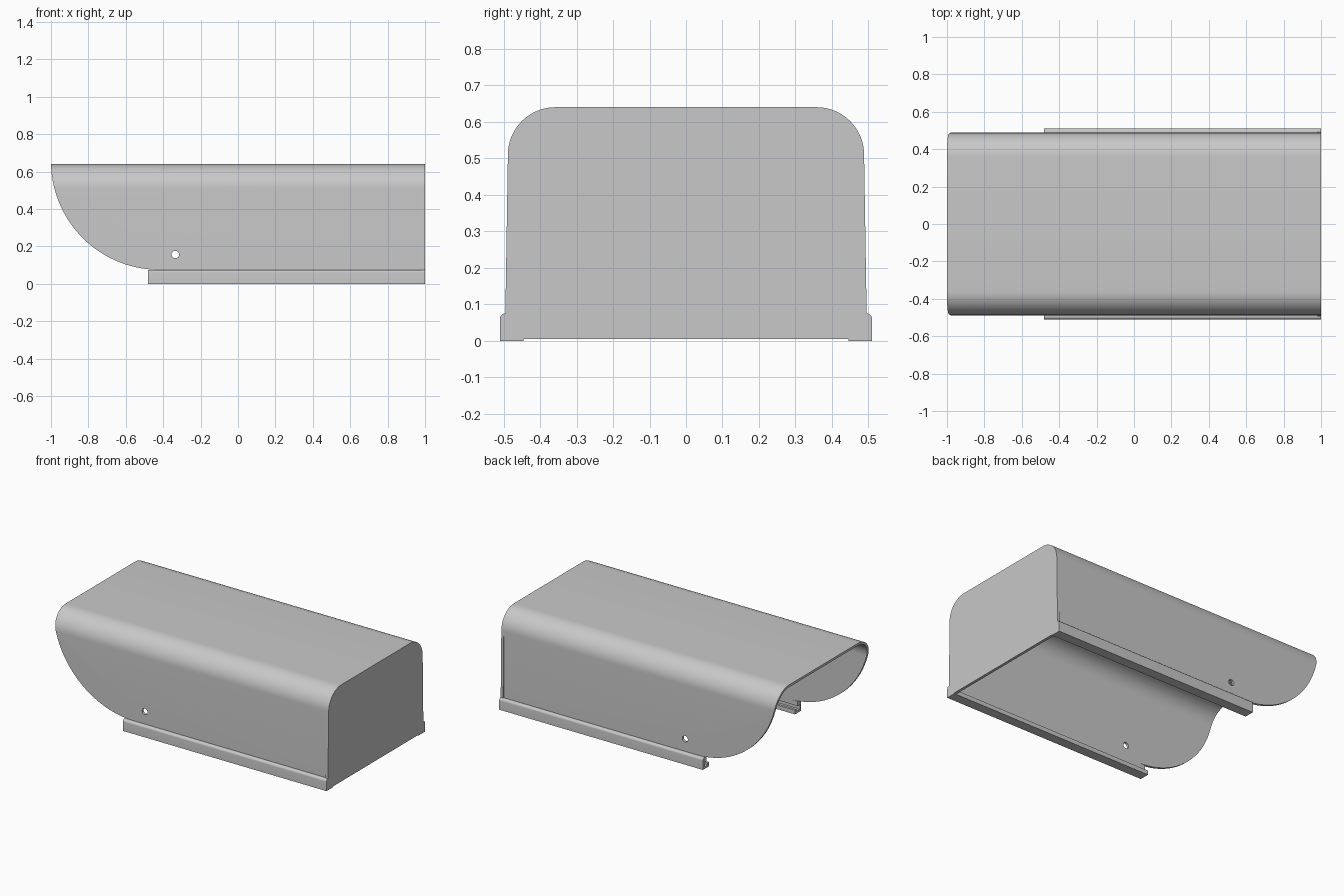
import bpy, bmesh
from math import sin, cos, pi, radians
from mathutils import Vector

if "Cube" in bpy.data.objects:
    bpy.data.objects.remove(bpy.data.objects["Cube"])

grey = bpy.data.materials.new("light_grey")
grey.use_nodes = True
grey.diffuse_color = (0.58, 0.58, 0.58, 1)
grey.node_tree.nodes["Principled BSDF"].inputs["Base Color"].default_value = grey.diffuse_color


def arc(cu, cv, r, a0, a1, n):
    angles = [radians(a0 + (a1 - a0) * i / n) for i in range(n + 1)]
    return [(cu + r * cos(a), cv + r * sin(a)) for a in angles]


def mirrored(half):
    return half + [(-u, v) for u, v in reversed(half)]


def prism(name, profile, start, end, axis="x"):
    """Extrude a closed profile along x (points are y, z) or y (points are x, z)."""
    def place(u, v, t):
        return Vector((t, u, v)) if axis == "x" else Vector((u, t, v))
    bm = bmesh.new()
    face = bm.faces.new([bm.verts.new(place(u, v, start)) for u, v in profile])
    ext = bmesh.ops.extrude_face_region(bm, geom=[face])
    verts = [g for g in ext["geom"] if isinstance(g, bmesh.types.BMVert)]
    bmesh.ops.translate(bm, verts=verts, vec=place(0, 0, end - start))
    bmesh.ops.recalc_face_normals(bm, faces=bm.faces)
    mesh = bpy.data.meshes.new(name)
    bm.to_mesh(mesh)
    bm.free()
    obj = bpy.data.objects.new(name, mesh)
    bpy.context.collection.objects.link(obj)
    mesh.materials.append(grey)
    return obj


def select(obj):
    bpy.ops.object.select_all(action="DESELECT")
    obj.select_set(True)
    bpy.context.view_layer.objects.active = obj


def cut(obj, cutter):
    cutter.hide_render = True
    mod = obj.modifiers.new("cut", "BOOLEAN")
    mod.operation = "DIFFERENCE"
    mod.solver = "EXACT"
    mod.object = cutter
    select(obj)
    bpy.ops.object.modifier_apply(modifier=mod.name)
    bpy.data.objects.remove(cutter)


HALF, TOP, R, T = 0.488, 0.64, 0.13, 0.016
corner = (HALF - R, TOP - R)

# Arched cover: thin U-shaped shell, open below
outer = [(HALF, 0.07)] + arc(*corner, R, 0, 90, 16)
inner = [(HALF - T, 0.07)] + arc(*corner, R - T, 0, 90, 16)
cover = prism("cover", mirrored(outer) + mirrored(inner)[::-1], -1, 1)

# Curved cut-away at the open end
sweep = arc(-0.42, 0.655, 0.58, 180, 270, 48)
cut(cover, prism("sweep_cutter", sweep + [(-0.42, -0.1), (-1.2, -0.1), (-1.2, 0.655)],
                 -0.7, 0.7, "y"))

# Pin hole through both side walls
cut(cover, prism("hole_cutter", arc(-0.335, 0.157, 0.02, 0, 345, 23), -0.7, 0.7, "y"))

# Closed end plate with feet that cover the rail ends
shoulder = arc(0.495, 0.06, 0.015, 0, 90, 6)
plate = prism("end_plate", mirrored([(0.51, 0.005)] + shoulder + outer[1:]), 0.982, 1)

# Slotted side rails
channel = [(0.51, 0)] + shoulder + [
    (0.472, 0.075), (0.472, 0.045), (0.495, 0.045), (0.495, 0.015),
    (0.46, 0.015), (0.46, 0.028), (0.445, 0.028), (0.445, 0)]
rails = [prism(name, [(side * y, z) for y, z in channel], -0.48, 1)
         for name, side in (("front_rail", -1), ("back_rail", 1))]

for part in [cover, plate] + rails:
    select(part)
    bpy.ops.object.shade_smooth_by_angle(angle=radians(30))
